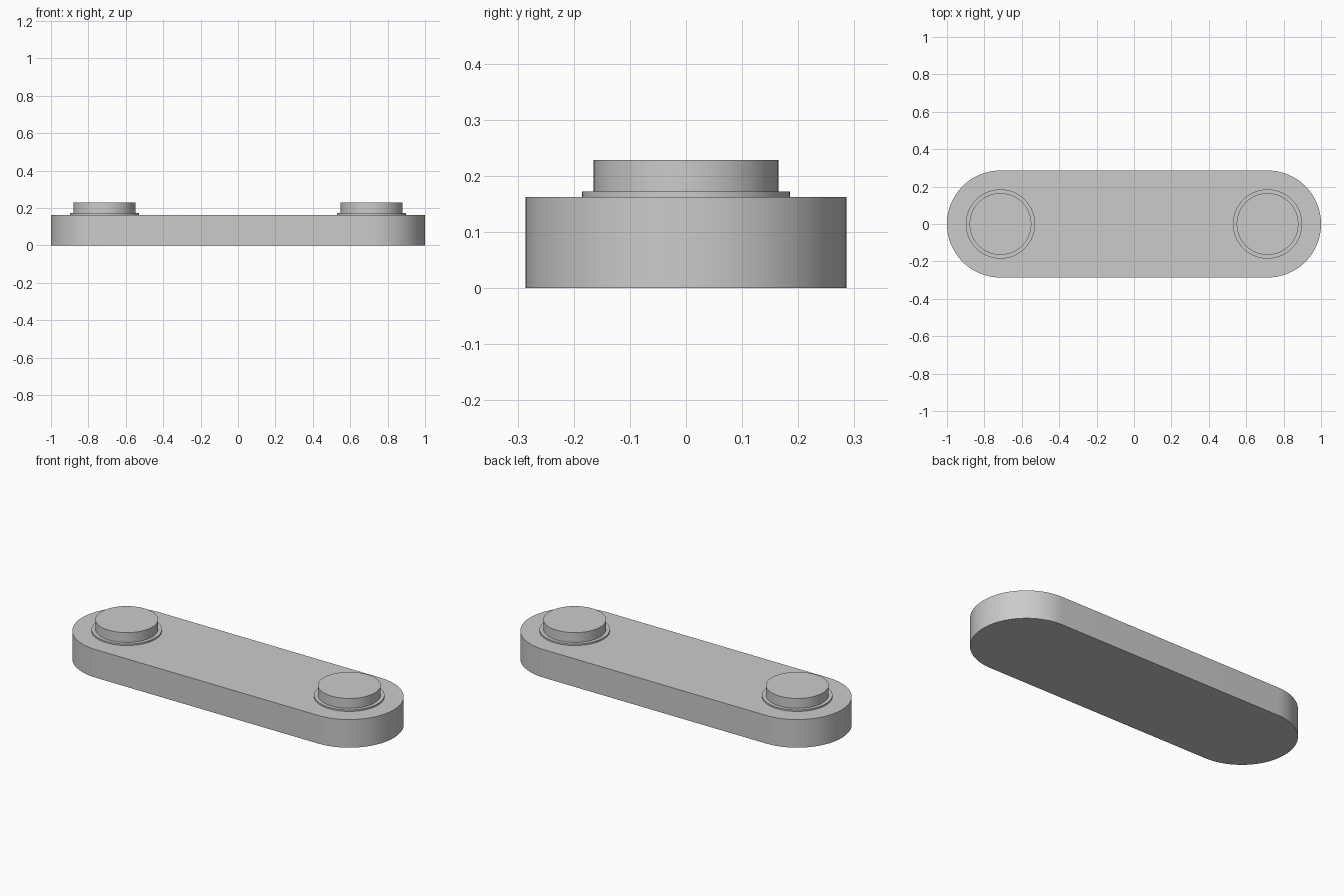
import bpy, bmesh, math

cube = bpy.data.objects.get("Cube")
if cube:
    bpy.data.objects.remove(cube, do_unlink=True)

grey = bpy.data.materials.new("plain_grey")
grey.use_nodes = True
colour = (0.6, 0.6, 0.6, 1)
grey.diffuse_color = colour
grey.node_tree.nodes["Principled BSDF"].inputs["Base Color"].default_value = colour

END_X, BAR_R, BAR_TOP = 0.714, 0.286, 0.163
COLLAR_R, COLLAR_TOP = 0.185, 0.172
PIN_R, PIN_TOP = 0.165, 0.229


def arc(cx, radius, start, sweep, steps):
    """Points along an arc, centred on the x axis."""
    return [(cx + radius * math.cos(start + sweep * i / steps),
             radius * math.sin(start + sweep * i / steps)) for i in range(steps + 1)]


def extrude_outline(name, outline, bottom, top):
    """Solid made by raising a flat outline from bottom to top."""
    bm = bmesh.new()
    base = bm.faces.new([bm.verts.new((x, y, bottom)) for x, y in outline])
    raised = bmesh.ops.extrude_face_region(bm, geom=[base], use_keep_orig=True)["geom"]
    for v in raised:
        if isinstance(v, bmesh.types.BMVert):
            v.co.z = top
    bmesh.ops.recalc_face_normals(bm, faces=bm.faces)
    mesh = bpy.data.meshes.new(name)
    bm.to_mesh(mesh)
    bm.free()
    mesh.materials.append(grey)
    obj = bpy.data.objects.new(name, mesh)
    bpy.context.collection.objects.link(obj)
    bpy.ops.object.select_all(action="DESELECT")
    obj.select_set(True)
    bpy.context.view_layer.objects.active = obj
    bpy.ops.object.shade_smooth_by_angle(angle=math.radians(30))


# Link bar with two round ends
bar = (arc(END_X, BAR_R, -math.pi / 2, math.pi, 48)
       + arc(-END_X, BAR_R, math.pi / 2, math.pi, 48))
extrude_outline("link_bar", bar, 0, BAR_TOP)

# Collar and pin at each end
for side, x in (("left", END_X), ("right", -END_X)):
    for part, radius, bottom, top in (("collar", COLLAR_R, BAR_TOP, COLLAR_TOP),
                                      ("pin", PIN_R, COLLAR_TOP, PIN_TOP)):
        circle = arc(x, radius, 0, math.tau, 96)[:-1]
        extrude_outline(f"{side}_{part}", circle, bottom, top)
